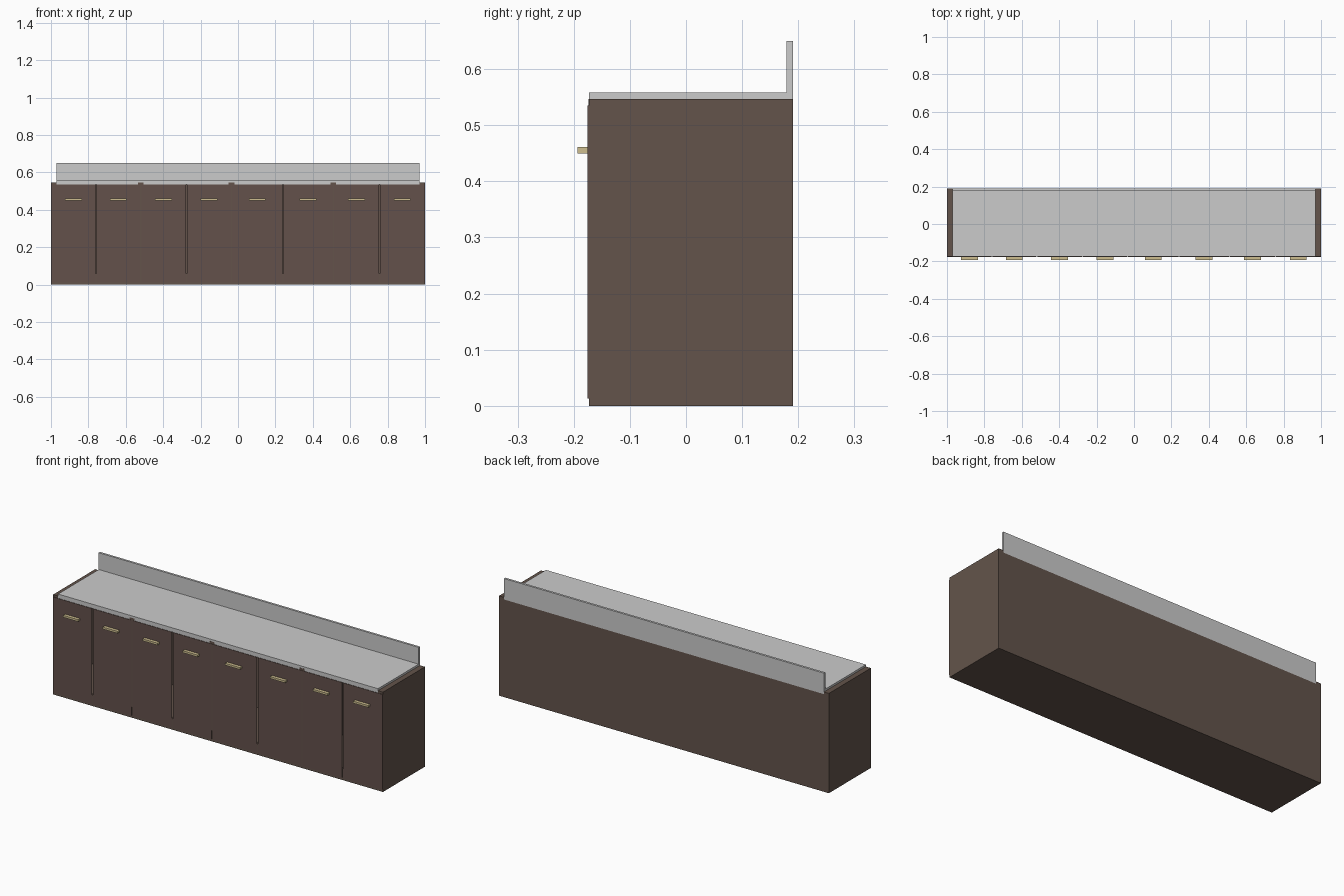
import bpy, bmesh

if "Cube" in bpy.data.objects:
    bpy.data.objects.remove(bpy.data.objects["Cube"])


def material(name, rgb):
    m = bpy.data.materials.new(name)
    m.diffuse_color = (*rgb, 1)
    m.use_nodes = True
    m.node_tree.nodes["Principled BSDF"].inputs["Base Color"].default_value = m.diffuse_color
    return m


wood = material("brown_wood", (0.125, 0.088, 0.07))
door_wood = material("door_wood", (0.125, 0.082, 0.07))
brass = material("pale_brass", (0.62, 0.52, 0.28))


def finish(name, bm, mat=None):
    bmesh.ops.recalc_face_normals(bm, faces=bm.faces)
    mesh = bpy.data.meshes.new(name)
    bm.to_mesh(mesh)
    bm.free()
    if mat:
        mesh.materials.append(mat)
    ob = bpy.data.objects.new(name, mesh)
    bpy.context.collection.objects.link(ob)
    return ob


def box(name, x, y, z, mat=None):
    bm = bmesh.new()
    bmesh.ops.create_cube(bm, size=1)
    for v in bm.verts:
        v.co = [r[0] if c < 0 else r[1] for c, r in zip(v.co, (x, y, z))]
    return finish(name, bm, mat)


FRONT, BACK = -0.173, 0.191
TOP, COUNTER_BASE = 0.547, 0.535

# Carcass: sides, base, back and dividers
for side, x in (("left", (-1, -0.97)), ("right", (0.97, 1))):
    box(side + "_side_panel", x, (FRONT, BACK), (0, TOP), wood)
box("base_panel", (-0.97, 0.97), (FRONT, BACK), (0, 0.06), wood)
box("back_panel", (-0.97, 0.97), (0.176, BACK), (0.06, COUNTER_BASE), wood)
for i, x in enumerate((-0.52, -0.035, 0.51)):
    box(f"divider_{i + 1}", (x - 0.015, x + 0.015), (FRONT - 0.0005, 0.176),
        (0.06, TOP), wood)

# Doors with bar handles
edges = (-1.0, -0.76, -0.52, -0.275, -0.035, 0.24, 0.51, 0.757, 1.0)
GAP = 0.003
for i, (a, b) in enumerate(zip(edges, edges[1:])):
    left = a if i == 0 else a + GAP
    right = b if i == 7 else b - GAP
    box(f"door_{i + 1}", (left, right), (-0.1755, FRONT),
        (0.013, COUNTER_BASE), door_wood)
    c = (a + b) / 2
    box(f"handle_{i + 1}", (c - 0.045, c + 0.045), (-0.193, -0.1745),
        (0.45, 0.461), brass)

# Countertop and upstand as one L-shaped profile
profile = ((FRONT, COUNTER_BASE), (BACK, COUNTER_BASE), (BACK, 0.65),
           (0.179, 0.65), (0.179, 0.558), (FRONT, 0.558))
bm = bmesh.new()
face = bm.faces.new([bm.verts.new((-0.97, y, z)) for y, z in profile])
ext = bmesh.ops.extrude_face_region(bm, geom=[face])
moved = [g for g in ext["geom"] if isinstance(g, bmesh.types.BMVert)]
bmesh.ops.translate(bm, verts=moved, vec=(1.94, 0, 0))
if not any(all(abs(v.co.x + 0.97) < 1e-4 for v in f.verts) for f in bm.faces):
    bm.faces.new([v for v in face.verts])
finish("countertop", bm)
